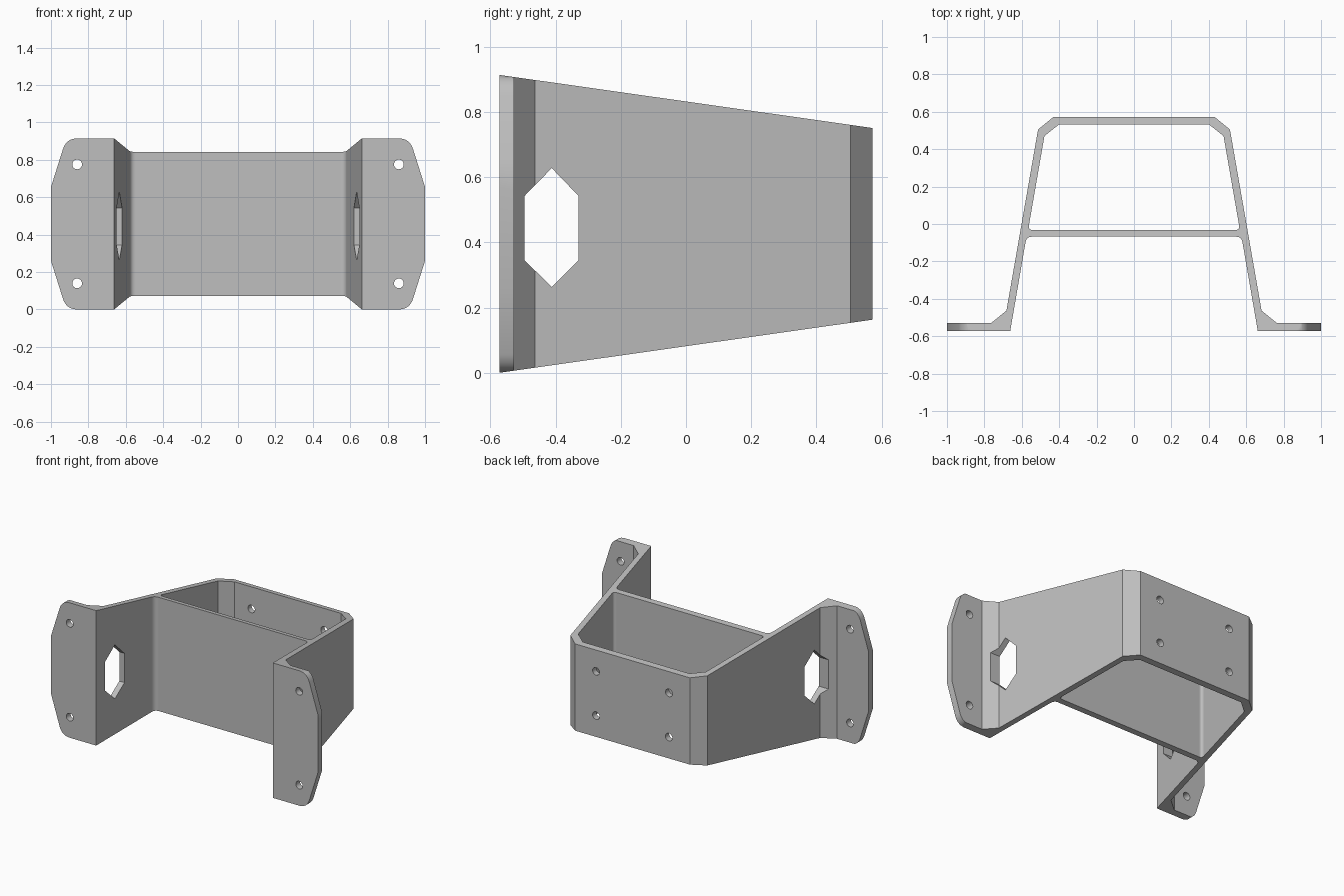
import bpy
import bmesh
from math import radians, cos, sin, tau
from mathutils import Vector

cube = bpy.data.objects.get("Cube")
if cube:
    bpy.data.objects.remove(cube, do_unlink=True)

DEPTH = 0.573        # half depth, front to back
MID = 0.457          # middle height
FRONT_H, BACK_H = 0.457, 0.294   # half heights at the front and back


def fillet(a, corner, b, steps=8):
    """Rounded corner between two tangent points."""
    a, c, b = Vector(a), Vector(corner), Vector(b)
    return [tuple(a * (1 - t) ** 2 + c * 2 * t * (1 - t) + b * t * t)
            for t in (i / steps for i in range(steps + 1))]


def mirrored(half):
    """Close a right-hand outline with its mirror image."""
    return half + [(-x, y) for x, y in reversed(half)]


def prism(name, outline, axis, lo, hi):
    """Extrude a 2D outline along an axis (0 = x, 1 = y, 2 = z)."""
    def place(p, d):
        co = list(p)
        co.insert(axis, d)
        return co
    bm = bmesh.new()
    low = [bm.verts.new(place(p, lo)) for p in outline]
    high = [bm.verts.new(place(p, hi)) for p in outline]
    bm.faces.new(low)
    bm.faces.new(high)
    n = len(outline)
    for i in range(n):
        j = (i + 1) % n
        bm.faces.new((low[i], low[j], high[j], high[i]))
    bmesh.ops.recalc_face_normals(bm, faces=bm.faces)
    mesh = bpy.data.meshes.new(name)
    bm.to_mesh(mesh)
    bm.free()
    obj = bpy.data.objects.new(name, mesh)
    bpy.context.collection.objects.link(obj)
    return obj


def boolean(target, cutter, operation="DIFFERENCE"):
    cutter.hide_render = True
    mod = target.modifiers.new("cut", "BOOLEAN")
    mod.operation = operation
    mod.solver = "EXACT"
    mod.object = cutter
    bpy.context.view_layer.objects.active = target
    bpy.ops.object.modifier_apply(modifier=mod.name)
    bpy.data.objects.remove(cutter, do_unlink=True)


def circle(x, z, r, n=24):
    return [(x + r * cos(tau * i / n), z + r * sin(tau * i / n)) for i in range(n)]


# Bracket body: plan profile with legs, flanges and divider front
body = [(0.43, DEPTH), (0.513, 0.505), (0.682, -0.463), (0.762, -0.528),
        (1.0, -0.528), (1.0, -DEPTH), (0.662, -DEPTH)]
body += fillet((0.580, -0.098), (0.575, -0.068), (0.545, -0.068))
bracket = prism("bracket", mirrored(body), 2, -1, 1)

# Taper the height towards the back
for v in bracket.data.vertices:
    t = (v.co.y + DEPTH) / (2 * DEPTH)
    v.co.z = MID + v.co.z * (FRONT_H + (BACK_H - FRONT_H) * t)

# Open cavity between the divider and the back plate
cavity = [(0.40, 0.533), (0.479, 0.47)]
cavity += fillet((0.562, -0.008), (0.566, -0.032), (0.542, -0.032))
boolean(bracket, prism("cavity_cutter", mirrored(cavity), 2, -1, 2))

# Flange outline with tapered, rounded ends
upper = fillet((0.86, MID), (0.917, MID), (0.936, MID - 0.057)) + [(1.0, 0.197)]
half = upper + [(x, -z) for x, z in reversed(upper)]
outline = [(x, MID + z * 1.0001) for x, z in mirrored(half)]
boolean(bracket, prism("flange_outline_cutter", outline, 1, -1, 1), "INTERSECT")

# Six-sided window through both legs
window = [(-0.412, MID - 0.01 + 0.181), (-0.33, 0.543), (-0.33, 0.345),
          (-0.412, 0.263), (-0.495, 0.345), (-0.495, 0.543)]
boolean(bracket, prism("window_cutter", window, 0, -1.2, 1.2))

# Screw holes in the flanges and the back plate
for x, dz, r, lo, hi in ((0.86, 0.318, 0.026, -0.7, -0.5),
                         (0.273, 0.15, 0.026, 0.45, 0.7)):
    for sx in (-1, 1):
        for sz in (-1, 1):
            hole = circle(sx * x, MID + sz * dz, r)
            boolean(bracket, prism("screw_hole_cutter", hole, 1, lo, hi))

# Grey finish
grey = bpy.data.materials.new("grey_metal")
grey.use_nodes = True
colour = (0.52, 0.52, 0.52, 1)
grey.diffuse_color = colour
grey.node_tree.nodes["Principled BSDF"].inputs["Base Color"].default_value = colour
bracket.data.materials.clear()
bracket.data.materials.append(grey)

# Smooth fillets, crisp edges
bpy.ops.object.select_all(action="DESELECT")
bracket.select_set(True)
bpy.context.view_layer.objects.active = bracket
bpy.ops.object.shade_smooth_by_angle(angle=radians(25))
normals = bracket.modifiers.new("flat_faces", "WEIGHTED_NORMAL")
normals.keep_sharp = True
